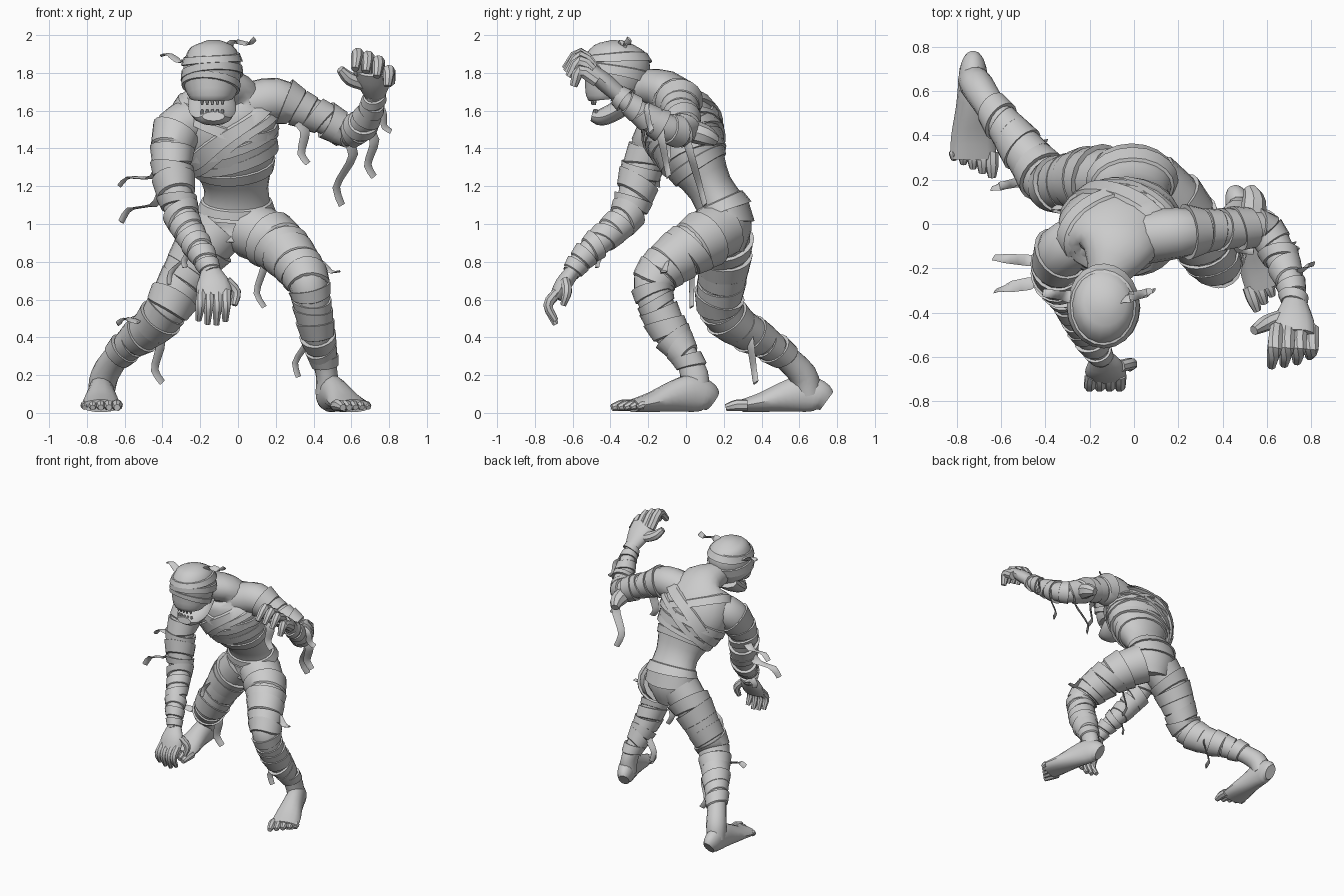
import bpy, bmesh, math, random
from mathutils import Vector as V

random.seed(4)
if "Cube" in bpy.data.objects:
    bpy.data.objects.remove(bpy.data.objects["Cube"])

grey = bpy.data.materials.new("bandage grey")
grey.use_nodes = True
grey.diffuse_color = (0.6, 0.6, 0.6, 1)
grey.node_tree.nodes["Principled BSDF"].inputs["Base Color"].default_value = grey.diffuse_color
made = []


def skin_rings(name, rows, closed=False):
    """Skin a list of rings; capped at both ends, or joined last to first."""
    bm = bmesh.new()
    rings = [[bm.verts.new(p) for p in row] for row in rows]
    count = len(rings[0])
    pairs = list(zip(rings, rings[1:]))
    if closed:
        pairs.append((rings[-1], rings[0]))
    else:
        bm.faces.new(rings[0])
        bm.faces.new(rings[-1])
    for lower, upper in pairs:
        for i in range(count):
            j = (i + 1) % count
            bm.faces.new((lower[i], lower[j], upper[j], upper[i]))
    bmesh.ops.recalc_face_normals(bm, faces=bm.faces)
    mesh = bpy.data.meshes.new(name)
    bm.to_mesh(mesh)
    bm.free()
    mesh.materials.append(grey)
    part = bpy.data.objects.new(name, mesh)
    bpy.context.collection.objects.link(part)
    made.append(part)


class Body:
    """Smooth loft through stations (x, y, z, half_width[, half_depth])."""

    def __init__(self, stations, ref=(1, 0, 0)):
        self.stations = [V(s if len(s) == 5 else (*s, s[-1])) for s in stations]
        self.ref = V(ref)
        self.end = len(stations) - 1

    def at(self, t):
        t = max(0, min(self.end, t))
        i = min(int(t), self.end - 1)
        f = t - i
        b, c = self.stations[i], self.stations[i + 1]
        a = self.stations[i - 1] if i else b * 2 - c
        d = self.stations[i + 2] if i + 2 <= self.end else c * 2 - b
        bend = (a * 2 - b * 5 + c * 4 - d) * f + (b * 3 - a - c * 3 + d) * f * f
        return b + (c - a + bend) * (f / 2)

    def point(self, t, angle, lift=0.0):
        p = self.at(t)
        along = V((self.at(t + .3) - self.at(t - .3))[:3]).normalized()
        u = (self.ref - along * self.ref.dot(along)).normalized()
        v = along.cross(u)
        wide, deep = abs(p[3]) + lift, abs(p[4]) + lift
        return V(p[:3]) + u * math.cos(angle) * wide + v * math.sin(angle) * deep

    def skin(self, name, sides=14, steps=3):
        skin_rings(name, [[self.point(k / steps, math.tau * i / sides) for i in range(sides)]
                          for k in range(self.end * steps + 1)])
        return self

    def wrap(self, name, t, width, tilt=0.0, phase=0.0, lift=.014, sides=20):
        """Bandage strip round the body, tilted, with one flared edge."""
        profile = [(-width, -.012), (-width, lift), (width * .7, lift * .6), (width, -.012)]
        rows = []
        for i in range(sides):
            angle = math.tau * i / sides
            centre = t + tilt * math.cos(angle - phase)
            rows.append([self.point(centre + dt, angle, out) for dt, out in profile])
        skin_rings(name, rows, closed=True)

    def wraps(self, name, first, last, count, width=.27, tilt=.2):
        """A run of uneven, overlapping strips."""
        for k in range(count):
            t = first + (last - first) * k / (count - 1)
            self.wrap(f"{name}_{k + 1}", t, width * random.uniform(.7, 1.25),
                      tilt * random.uniform(.3, 1), random.uniform(0, math.tau),
                      .016 * random.uniform(.6, 1.4))


def ribbon(name, start, finish, width=.03):
    """Loose bandage end: thin, swaying and tapering from start to finish."""
    start, finish = V(start), V(finish)
    run = finish - start
    sway = run.cross(V((0, 1, 0))).normalized() * run.length * .1
    path = []
    for k in range(5):
        f = k / 4
        place = start + run * f + sway * math.sin(math.tau * f)
        path.append((*place, width * (1 - .4 * f), .006))
    Body(path, (.8, .6, .1)).skin(name, 6, 2)


def finger(name, root, knuckle, tip, r):
    """Short bent tube for fingers, toes and teeth."""
    Body([(*root, r), (*knuckle, r), (*tip, r * .6)], (.9, .3, .2)).skin(name, 8)


# Torso and neck
torso = Body([(-.02, .19, .88, .13, .12), (-.01, .21, 1.03, .19, .14), (-.01, .13, 1.19, .17, .12),
              (-.03, .04, 1.35, .23, .17), (-.07, -.02, 1.5, .275, .2), (-.08, -.07, 1.63, .25, .17),
              (-.08, -.12, 1.71, .17, .11), (-.12, -.24, 1.73, .09), (-.13, -.33, 1.75, .08)])
torso.skin("torso", 20)

# Chest straps, rib wraps and belt
torso.wrap("strap_left_shoulder", 4.3, .3, 1.05, .1, .026, 32)
torso.wrap("strap_left_inner", 3.7, .2, .9, -.1, .022, 32)
torso.wrap("strap_right_shoulder", 4.4, .22, .8, math.pi, .018, 32)
torso.wraps("rib_wrap", 2.75, 3.7, 4, .2)
torso.wraps("belt_wrap", 1.15, 1.45, 2, .2, .08)

# Head, wrapped across the brow
head = Body([(-.14, -.41, 1.66, .11, .1), (-.14, -.41, 1.69, .13, .13), (-.14, -.385, 1.76, .15, .165),
             (-.135, -.365, 1.85, .15, .18), (-.13, -.355, 1.93, .12, .135), (-.13, -.35, 1.97, .04)])
head.skin("head", 18)
head.wrap("brow_wrap", 2.5, .3, .25, .2)
head.wrap("cheek_wrap", 1.75, .3, .2, math.pi)
head.wrap("crown_wrap", 3.3, .3, .45, 1)

# Open jaw with teeth
Body([(-.14, -.27, 1.68, .12, .06), (-.135, -.37, 1.6, .125, .05),
      (-.13, -.45, 1.565, .095, .045), (-.13, -.5, 1.57, .06, .025)]).skin("jaw", 12)
for k in range(5):
    x = -.19 + .027 * k
    upper = V((x, -.495 + 4 * (x + .136) ** 2, 1.67))
    lower = upper + V((0, .01, -.09))
    drop = V((0, 0, -.02))
    finger(f"upper_tooth_{k + 1}", upper, upper + drop, upper + drop * 2, .01)
    finger(f"lower_tooth_{k + 1}", lower, lower - drop * .7, lower - drop * 1.4, .009)

# Left arm, raised
left_arm = Body([(.05, -.06, 1.63, .12), (.2, -.04, 1.66, .115), (.33, -.03, 1.61, .09),
                 (.47, -.02, 1.55, .08), (.59, -.03, 1.49, .078), (.66, -.15, 1.53, .072),
                 (.71, -.28, 1.62, .055), (.725, -.37, 1.69, .047)], (-.3, -.5, -.7)).skin("left_arm")
left_arm.wraps("left_arm_wrap", 1.6, 6.7, 10)
Body([(.53, 0, 1.5, .06), (.54, .1, 1.47, .055), (.52, .16, 1.44, .03)]).skin("left_elbow_wrap", 8)
Body([(.725, -.35, 1.68, .055, .045), (.72, -.43, 1.75, .09, .05),
      (.72, -.5, 1.81, .095, .04)]).skin("left_palm")
for k, drop in enumerate((0, .015, .04, .09)):
    x = .645 + .052 * k
    finger(f"left_finger_{k + 1}", (x, -.47, 1.8 - drop / 2), (x * 1.06 - .05, -.56, 1.9 - drop),
           (x * 1.1 - .09, -.64 + drop / 2, 1.82 - drop), .034)
finger("left_thumb", (.67, -.42, 1.74), (.59, -.45, 1.77), (.54, -.48, 1.82), .036)

# Right arm, hanging forward
right_arm = Body([(-.2, -.06, 1.56, .12), (-.32, -.12, 1.5, .122), (-.35, -.21, 1.36, .1),
                  (-.335, -.26, 1.2, .092), (-.3, -.31, 1.05, .08), (-.25, -.42, .94, .075),
                  (-.19, -.53, .84, .06), (-.14, -.61, .74, .047)]).skin("right_arm")
right_arm.wraps("right_arm_wrap", 1.5, 6.7, 11)
Body([(-.145, -.6, .75, .055, .04), (-.13, -.65, .68, .09, .045),
      (-.125, -.69, .61, .09, .035)]).skin("right_palm")
for k in range(4):
    x = -.19 + .043 * k
    finger(f"right_finger_{k + 1}", (x, -.68, .64), (x * 1.05, -.73, .57),
           (x * 1.1, -.69, .46 + .02 * abs(k - 1.6)), .027)
finger("right_thumb", (-.06, -.64, .7), (-.01, -.63, .64), (-.02, -.65, .57), .027)

# Left leg, bent forward
left_leg = Body([(.07, .18, .97, .155), (.2, .07, .9, .14), (.3, -.08, .8, .12),
                 (.37, -.175, .69, .105), (.395, -.15, .56, .092), (.42, -.08, .42, .078, .088),
                 (.45, 0, .3, .066), (.47, .045, .2, .058, .075), (.475, .06, .1, .065)]).skin("left_leg")
left_leg.wraps("left_leg_wrap", 1, 6.3, 12)

# Right leg, stretched back
right_leg = Body([(-.09, .2, .98, .145), (-.2, .2, .85, .132), (-.29, .19, .7, .12),
                  (-.37, .18, .56, .11), (-.45, .27, .46, .097), (-.55, .4, .385, .082),
                  (-.64, .52, .3, .07), (-.705, .62, .2, .075), (-.725, .65, .1, .07)]).skin("right_leg")
right_leg.wraps("right_leg_wrap", .9, 5.8, 11)


def foot(side, heel, direction, inner):
    """Bare foot from heel to toes; inner is the side of the big toe."""
    heel, ahead = V(heel), V(direction).normalized()
    across = V((-ahead.y, ahead.x, 0))
    stations = []
    for step, wide, tall in [(0, .04, .06), (.04, .06, .085), (.12, .068, .1),
                             (.22, .078, .083), (.34, .098, .054), (.45, .105, .034)]:
        stations.append((*(heel + ahead * step + V((0, 0, tall + .003))), wide, tall))
    Body(stations, across).skin(f"{side}_foot")
    for k in range(5):
        root = heel + V((0, 0, .04)) + across * inner * (.085 - .043 * k)
        tip = ahead * (.535 - .02 * k) - V((0, 0, .012))
        finger(f"{side}_toe_{k + 1}", root + ahead * .42, root + ahead * (.48 - .012 * k),
               root + tip, .03 - .002 * k)


foot("left", (.455, .14, 0), (.36, -1, 0), -1)
foot("right", (-.725, .745, 0), (0, -1, 0), 1)

# Loose ribbons
ribbon("head_ribbon_right", (-.27, -.33, 1.87), (-.41, -.31, 1.89))
ribbon("head_ribbon_left", (-.05, -.34, 1.94), (.09, -.3, 1.98))
ribbon("upper_arm_ribbon", (-.42, -.17, 1.29), (-.63, -.15, 1.2))
ribbon("arm_ribbon", (-.4, -.25, 1.17), (-.62, -.3, 1.01), .034)
ribbon("left_arm_ribbon", (.32, -.09, 1.54), (.37, -.1, 1.32), .036)
ribbon("elbow_ribbon", (.58, 0, 1.46), (.55, .1, 1.1), .036)
ribbon("forearm_ribbon", (.69, -.14, 1.5), (.72, -.09, 1.25), .036)
ribbon("wrist_ribbon", (.73, -.22, 1.62), (.81, -.18, 1.49))
ribbon("groin_ribbon", (.1, .03, .87), (.14, .03, .56))
ribbon("thigh_ribbon", (.38, -.1, .8), (.54, -.12, .75))
ribbon("shin_ribbon", (.36, -.04, .47), (.32, -.02, .19))
ribbon("knee_ribbon", (-.45, .33, .44), (-.4, .37, .16), .036)
ribbon("calf_ribbon", (-.48, .2, .51), (-.64, .16, .47))
ribbon("right_forearm_ribbon", (-.25, -.45, .9), (-.28, -.47, .77))
ribbon("hip_ribbon", (-.26, .1, .88), (-.36, .07, .68))

# Smooth shading with crisp bandage edges
bpy.ops.object.select_all(action='DESELECT')
for part in made:
    part.select_set(True)
bpy.context.view_layer.objects.active = made[0]
bpy.ops.object.shade_smooth_by_angle(angle=math.radians(40))
